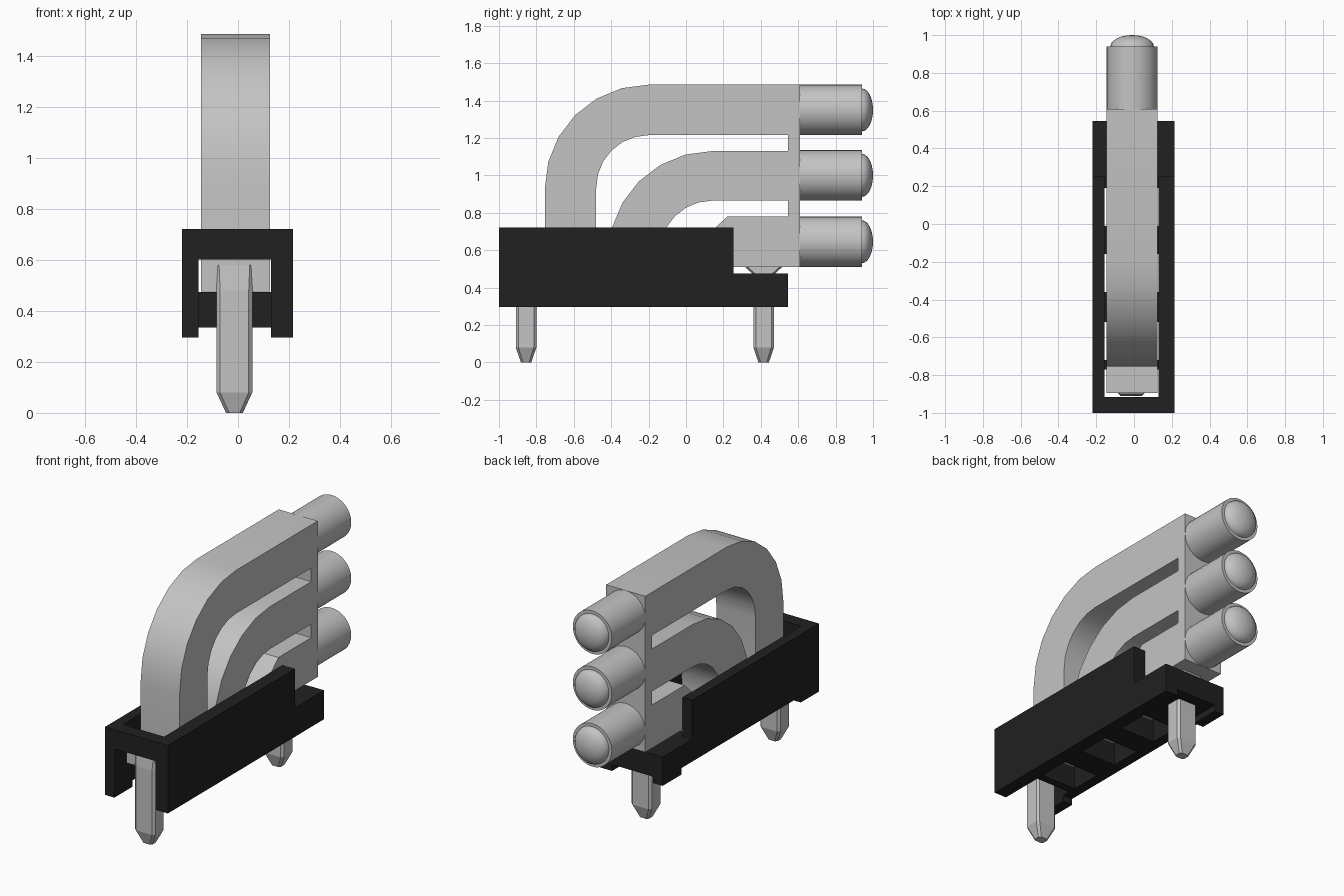
import bpy, bmesh, math

if "Cube" in bpy.data.objects:
    bpy.data.objects.remove(bpy.data.objects["Cube"])

def material(name, rgb):
    m = bpy.data.materials.new(name)
    m.diffuse_color = (*rgb, 1)
    m.use_nodes = True
    m.node_tree.nodes["Principled BSDF"].inputs["Base Color"].default_value = m.diffuse_color
    return m

GREY = material("pale grey", (0.55, 0.55, 0.55))
BLACK = material("black", (0.015, 0.015, 0.015))
CX = -0.01  # centre line of the light pipes

def finish(bm, name, mat, smooth=None):
    bmesh.ops.recalc_face_normals(bm, faces=bm.faces)
    me = bpy.data.meshes.new(name)
    bm.to_mesh(me)
    bm.free()
    me.materials.append(mat)
    ob = bpy.data.objects.new(name, me)
    bpy.context.collection.objects.link(ob)
    if smooth:
        bpy.ops.object.select_all(action='DESELECT')
        ob.select_set(True)
        bpy.context.view_layer.objects.active = ob
        bpy.ops.object.shade_smooth_by_angle(angle=math.radians(smooth))
    return ob

def arc(cy, cz, r, a0, a1, n=6):
    angles = [math.radians(a0 + (a1 - a0) * i / n) for i in range(n + 1)]
    return [(cy + r * math.cos(a), cz + r * math.sin(a)) for a in angles]

def loft(bm, rings):
    loops = [[bm.verts.new(p) for p in ring] for ring in rings]
    for a, b in zip(loops, loops[1:]):
        for i in range(len(a)):
            j = (i + 1) % len(a)
            bm.faces.new((a[i], a[j], b[j], b[i]))
    bm.faces.new(loops[0])
    bm.faces.new(loops[-1])

# Light pipe body: one side outline with three bends, extruded in x
outline = (
    [(-0.755, 0.6)] + arc(-0.2, 0.93, 0.555, 180, 90)
    + [(0.61, 1.485), (0.61, 0.51), (0.2, 0.51), (0.2, 0.475), (-0.075, 0.475),
       (-0.06, 0.51), (0.22, 0.78), (0.545, 0.78), (0.545, 0.865)]
    + arc(0.14, 0.585, 0.28, 90, 180) + [(-0.14, 0.475), (-0.415, 0.475)]
    + arc(0.14, 0.575, 0.555, 180, 90) + [(0.545, 1.13), (0.545, 1.215)]
    + arc(-0.2, 0.935, 0.28, 90, 180) + [(-0.48, 0.475), (-0.895, 0.475), (-0.895, 0.6)])
bm = bmesh.new()
loft(bm, [[(x, y, z) for y, z in outline] for x in (CX - 0.135, CX + 0.135)])
finish(bm, "light_pipe_body", GREY, 30)

# Round lens tips with shallow domes
lens_profile = [(0.135, 0.61), (0.135, 0.94), (0.115, 0.94)] + [
    (0.115 * math.cos(a), 0.94 + 0.06 * math.sin(a))
    for a in (math.radians(15 * i) for i in range(1, 6))] + [(0.004, 1.0)]
for label, cz in (("lower", 0.645), ("middle", 1.0), ("upper", 1.35)):
    bm = bmesh.new()
    turns = [2 * math.pi * i / 32 for i in range(32)]
    loft(bm, [[(CX + r * math.cos(t), y, cz + r * math.sin(t)) for t in turns]
              for r, y in lens_profile])
    finish(bm, label + "_lens", GREY, 30)

# Mounting pegs: chamfered bars with tapered tips
def peg(name, cy, sections):
    bm = bmesh.new()
    rings = []
    for z, hx, hy, c, dy in sections:
        corners = [(hx, hy - c), (hx - c, hy), (c - hx, hy), (-hx, hy - c),
                   (-hx, c - hy), (c - hx, -hy), (hx - c, -hy), (hx, c - hy)]
        rings.append([(-0.014 + x, cy + dy + y, z) for x, y in corners])
    loft(bm, rings)
    finish(bm, name, GREY)

tip = [(0, 0.033, 0.028, 0.012, 0), (0.08, 0.07, 0.055, 0.014, 0)]
peg("front_peg", -0.855, tip + [(0.48, 0.07, 0.055, 0.014, 0), (0.58, 0.07, 0.03, 0.01, -0.015)])
peg("back_peg", 0.415, tip + [(0.47, 0.07, 0.055, 0.014, 0), (0.515, 0.07, 0.105, 0.014, 0)])

# Housing
def box(bm, x0, x1, y0, y1, z0, z1):
    loft(bm, [[(x0, y0, z), (x1, y0, z), (x1, y1, z), (x0, y1, z)] for z in (z0, z1)])

XL, XR, IL, IR = -0.22, 0.215, -0.155, 0.13

# Stepped side walls; the left one stands on two short feet
for name, x0, x1, feet in (("left_wall", XL, IL, True), ("right_wall", IR, XR, False)):
    side = [(-1, 0.295), (-1, 0.72), (0.255, 0.72), (0.255, 0.475), (0.545, 0.475), (0.545, 0.295)]
    if feet:
        side += [(0.36, 0.295), (0.36, 0.335), (-0.82, 0.335), (-0.82, 0.295)]
    bm = bmesh.new()
    loft(bm, [[(x, y, z) for y, z in side] for x in (x0, x1)])
    finish(bm, "housing_" + name, BLACK)

# Front bridge above the open arch
bm = bmesh.new()
box(bm, IL, IR, -1, -0.915, 0.6, 0.72)
finish(bm, "housing_front_bridge", BLACK)

# Floor ribs leaving three windows
bm = bmesh.new()
for y0, y1 in ((-0.77, -0.72), (-0.52, -0.36), (-0.16, -0.01), (0.19, 0.545)):
    box(bm, IL, IR, y0, y1, 0.335, 0.474)
finish(bm, "housing_floor_ribs", BLACK)
